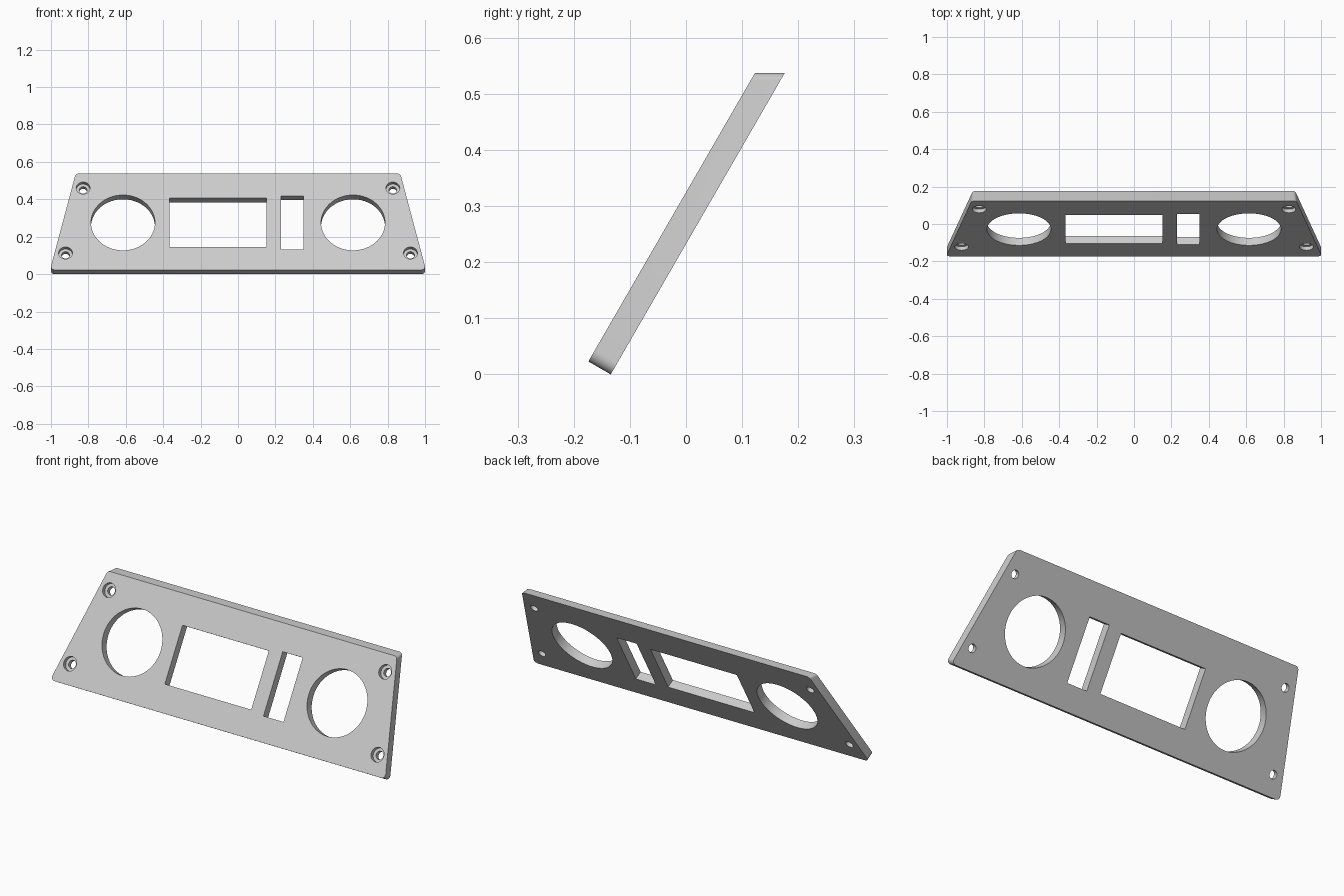
import bpy, bmesh
from math import radians, tan, sin, cos, pi
from mathutils import Matrix, Vector

if "Cube" in bpy.data.objects:
    bpy.data.objects.remove(bpy.data.objects["Cube"], do_unlink=True)

TILT = radians(60)
THICK = 0.046
HEIGHT = 0.594      # sloped height of the front face
BOTTOM = 1.005      # half width before corner rounding
TAPER = 0.231       # half width lost per unit of height
RADIUS = 0.02

grey = bpy.data.materials.new("light_grey")
grey.use_nodes = True
colour = (0.6, 0.6, 0.6, 1)
grey.diffuse_color = colour
grey.node_tree.nodes["Principled BSDF"].inputs["Base Color"].default_value = colour


def make_object(name, bm):
    bmesh.ops.recalc_face_normals(bm, faces=bm.faces)
    mesh = bpy.data.meshes.new(name)
    bm.to_mesh(mesh)
    bm.free()
    mesh.materials.append(grey)
    obj = bpy.data.objects.new(name, mesh)
    bpy.context.collection.objects.link(obj)
    return obj


def rounded_trapezoid(height, steps=8):
    """Outline with a small arc at each corner."""
    top = BOTTOM - TAPER * height
    corners = [Vector(c) for c in
               ((-BOTTOM, 0), (BOTTOM, 0), (top, height), (-top, height))]
    points = []
    for i, corner in enumerate(corners):
        a = (corners[i - 1] - corner).normalized()
        b = (corners[(i + 1) % 4] - corner).normalized()
        half = a.angle(b) / 2
        centre = corner + (a + b).normalized() * RADIUS / sin(half)
        start = corner + a * RADIUS / tan(half) - centre
        sweep = pi - 2 * half
        for k in range(steps + 1):
            t = sweep * k / steps
            points.append(centre + Vector((start.x * cos(t) - start.y * sin(t),
                                           start.x * sin(t) + start.y * cos(t))))
    return points


# Plate: the back is taller so the top edge lies level after tilting
bm = bmesh.new()
front = [bm.verts.new((p.x, p.y, 0)) for p in rounded_trapezoid(HEIGHT)]
back = [bm.verts.new((p.x, p.y, -THICK))
        for p in rounded_trapezoid(HEIGHT + THICK / tan(TILT))]
bm.faces.new(front)
bm.faces.new(back[::-1])
for i in range(len(front)):
    j = (i + 1) % len(front)
    bm.faces.new((front[i], back[i], back[j], front[j]))
panel = make_object("front_panel", bm)


def cut(obj, bm):
    cutter = make_object("cutter", bm)
    cutter.hide_render = True
    mod = obj.modifiers.new("cut", 'BOOLEAN')
    mod.operation = 'DIFFERENCE'
    mod.solver = 'EXACT'
    mod.object = cutter
    bpy.ops.object.select_all(action='DESELECT')
    bpy.context.view_layer.objects.active = obj
    obj.select_set(True)
    bpy.ops.object.modifier_apply(modifier=mod.name)
    bpy.data.objects.remove(cutter, do_unlink=True)


def cut_round(x, y, radius, depth=0.1, segments=32):
    bm = bmesh.new()
    bmesh.ops.create_cone(bm, cap_ends=True, segments=segments, radius1=radius,
                          radius2=radius, depth=2 * depth,
                          matrix=Matrix.Translation((x, y, 0)))
    cut(panel, bm)


def cut_rectangle(x0, x1, y0, y1):
    bm = bmesh.new()
    place = Matrix.Translation(((x0 + x1) / 2, (y0 + y1) / 2, 0))
    bmesh.ops.create_cube(bm, size=1,
                          matrix=place @ Matrix.Diagonal((x1 - x0, y1 - y0, 0.2, 1)))
    cut(panel, bm)


# Display window and switch slot
cut_rectangle(-0.366, 0.152, 0.14, 0.442)
cut_rectangle(0.23, 0.35, 0.127, 0.457)

# Large round openings and counterbored screw holes
for side in (-1, 1):
    cut_round(side * 0.615, 0.291, 0.171, segments=72)
    for x, y in ((0.922, 0.104), (0.828, 0.505)):
        cut_round(side * x, y, 0.037, depth=0.022)
        cut_round(side * x, y, 0.021)

# Tilt the panel back and stand it on the ground
panel.data.transform(Matrix.Translation((0, -0.174, THICK * cos(TILT)))
                     @ Matrix.Rotation(TILT, 4, 'X'))
bpy.context.view_layer.objects.active = panel
panel.select_set(True)
bpy.ops.object.shade_smooth_by_angle(angle=radians(30))
